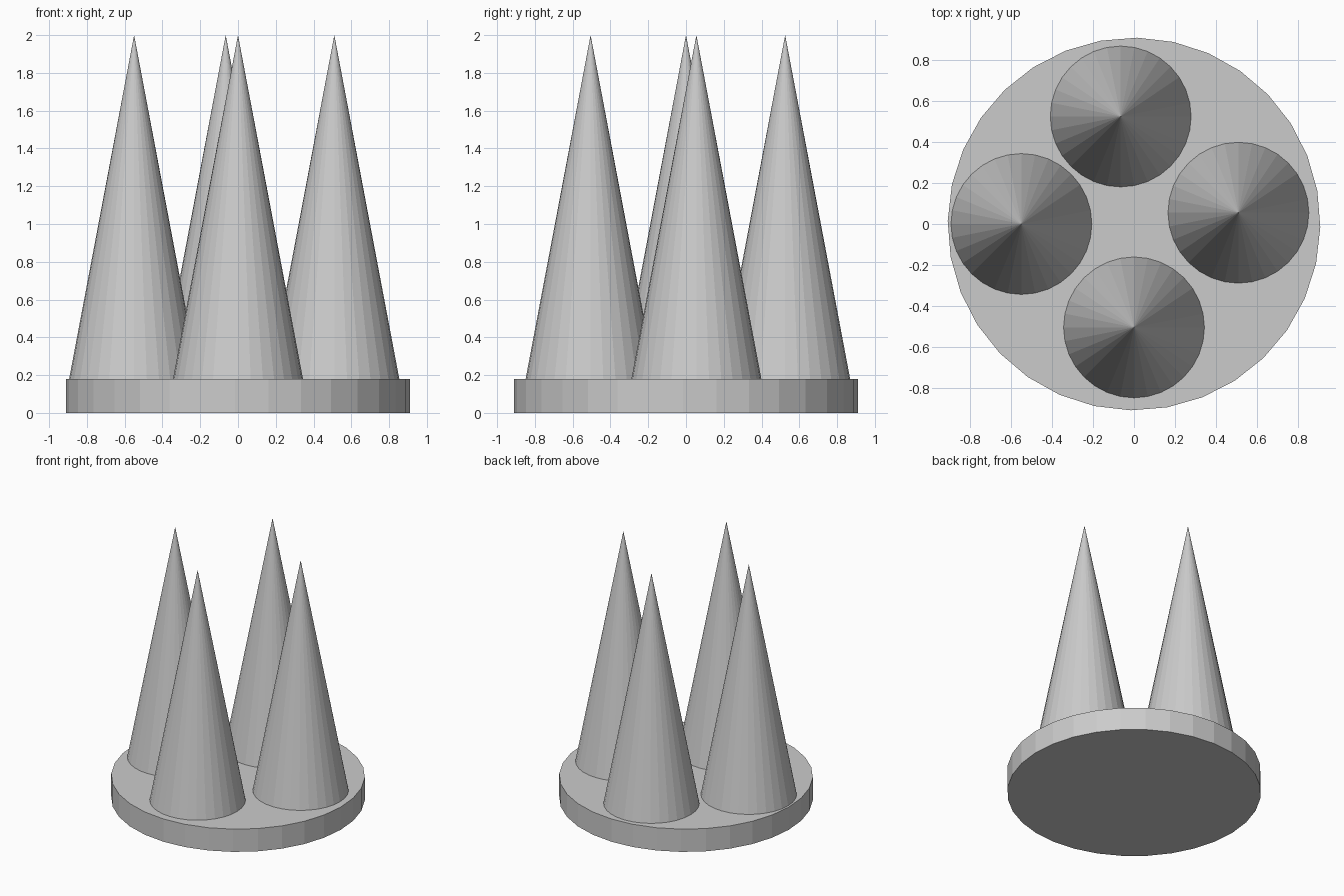
import bpy
from math import radians

cube = bpy.data.objects.get("Cube")
if cube:
    bpy.data.objects.remove(cube, do_unlink=True)

# One plain grey for everything
grey = bpy.data.materials.new("light_grey")
grey.use_nodes = True
colour = (0.6, 0.6, 0.6, 1)
grey.diffuse_color = colour
grey.node_tree.nodes["Principled BSDF"].inputs["Base Color"].default_value = colour

BASE_TOP = 0.18
TIP = 2.0


def finish(name):
    obj = bpy.context.object
    obj.name = name
    obj.data.materials.append(grey)


# Round base disc
bpy.ops.mesh.primitive_cylinder_add(
    vertices=32, radius=0.91, depth=BASE_TOP,
    location=(0, 0, BASE_TOP / 2), rotation=(0, 0, radians(-1)))
finish("base_disc")

# Four tall spikes standing on the disc
spikes = {
    "front_spike": (0, -0.505),
    "left_spike": (0.51, 0.055),
    "back_spike": (-0.065, 0.525),
    "right_spike": (-0.55, 0),
}
for name, (x, y) in spikes.items():
    bpy.ops.mesh.primitive_cone_add(
        vertices=32, radius1=0.344, radius2=0, depth=TIP - BASE_TOP,
        location=(x, y, (TIP + BASE_TOP) / 2))
    finish(name)
